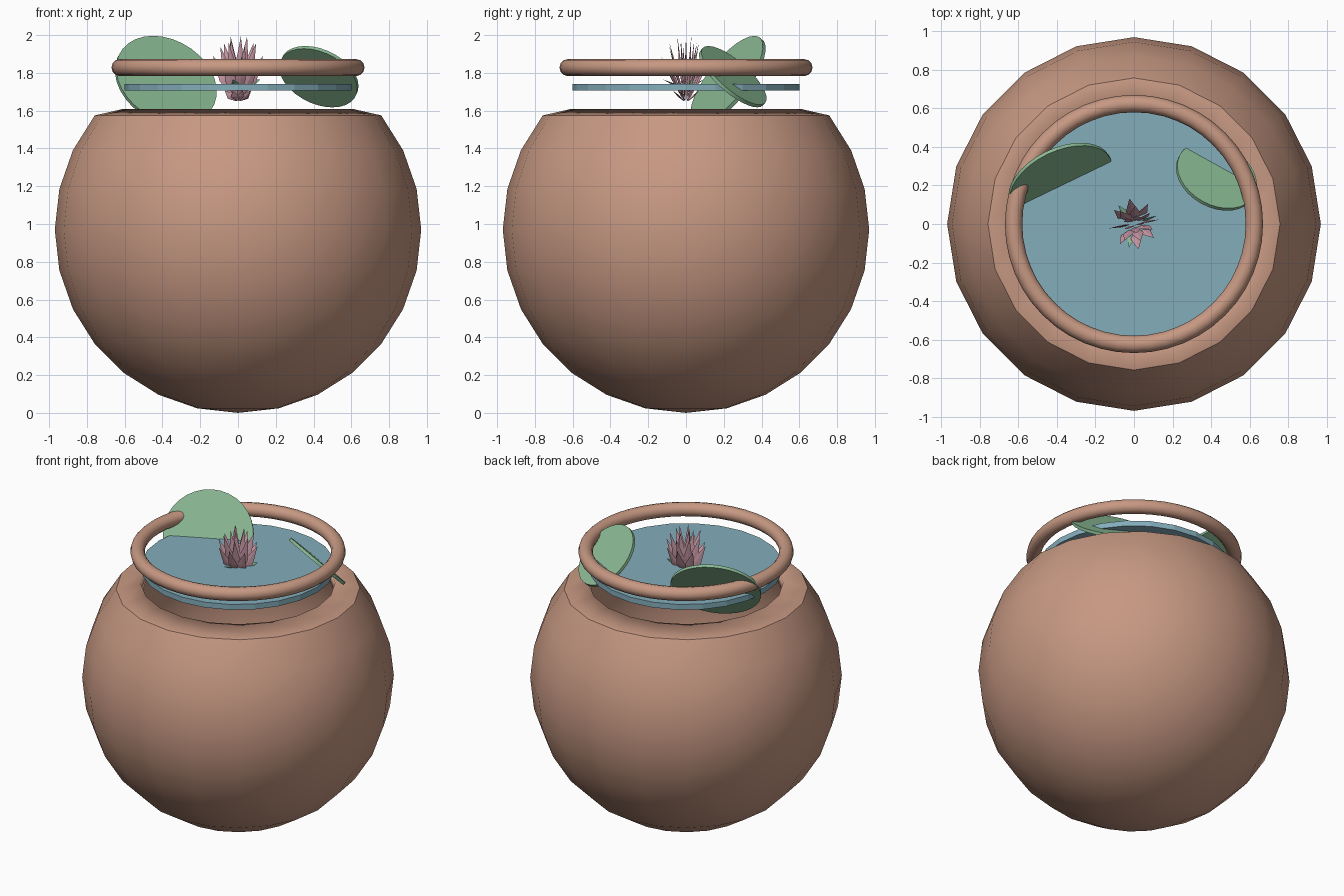
import bpy, bmesh, math
from mathutils import Vector, Matrix

if "Cube" in bpy.data.objects:
    bpy.data.objects.remove(bpy.data.objects["Cube"])


def material(name, rgb):
    m = bpy.data.materials.new(name)
    m.use_nodes = True
    m.diffuse_color = (*rgb, 1)
    m.node_tree.nodes["Principled BSDF"].inputs["Base Color"].default_value = (*rgb, 1)
    return m


CLAY = material("terracotta", (0.57, 0.315, 0.225))
WATER = material("water blue", (0.23, 0.42, 0.50))
LEAF = material("leaf green", (0.25, 0.48, 0.29))
PINK = material("petal pink", (0.62, 0.34, 0.41))


def add_object(name, bm, mat):
    bmesh.ops.recalc_face_normals(bm, faces=bm.faces)
    mesh = bpy.data.meshes.new(name)
    bm.to_mesh(mesh)
    bm.free()
    mesh.materials.append(mat)
    obj = bpy.data.objects.new(name, mesh)
    bpy.context.collection.objects.link(obj)
    return obj


def smooth(obj, degrees=30):
    bpy.ops.object.select_all(action="DESELECT")
    obj.select_set(True)
    bpy.context.view_layer.objects.active = obj
    bpy.ops.object.shade_smooth_by_angle(angle=math.radians(degrees))


def disc(name, mat, radius, depth, sides, matrix):
    bm = bmesh.new()
    bmesh.ops.create_cone(bm, cap_ends=True, segments=sides, radius1=radius,
                          radius2=radius, depth=depth, matrix=matrix)
    return add_object(name, bm, mat)


# Round pot: faceted sphere, cut open at the top with a flattened shoulder
R = 0.97
bm = bmesh.new()
bmesh.ops.create_uvsphere(bm, u_segments=20, v_segments=14, radius=R,
                          matrix=Matrix.Translation((0, 0, R)))
bmesh.ops.delete(bm, geom=[v for v in bm.verts if v.co.z > 1.77], context="VERTS")
for v in bm.verts:
    if v.co.z > 1.65:
        v.co.z = 1.61
pot = add_object("pot", bm, CLAY)
smooth(pot)
wall = pot.modifiers.new("wall", "SOLIDIFY")
wall.thickness = 0.05
wall.offset = -1

# Rim ring
bpy.ops.mesh.primitive_torus_add(major_segments=48, minor_segments=12, major_radius=0.625,
                                 minor_radius=0.045, location=(0, 0, 1.828))
rim = bpy.context.object
rim.name = "rim"
rim.data.materials.append(CLAY)
smooth(rim, 40)

# Water surface
disc("water", WATER, 0.6, 0.037, 24, Matrix.Translation((0, 0, 1.724)))


# Tilted lily pads: turned about z, then raised along the far side
def lily_pad(name, centre, radius, turn, tilt):
    m = (Matrix.Translation(centre) @ Matrix.Rotation(math.radians(turn), 4, "Z")
         @ Matrix.Rotation(math.radians(tilt), 4, "X"))
    smooth(disc(name, LEAF, radius, 0.02, 32, m))


lily_pad("right_lily_pad", (-0.382, 0.222, 1.757), 0.285, 25.8, 55)
lily_pad("left_lily_pad", (0.428, 0.248, 1.78), 0.22, -29, -45)


# Pointed flower blades, spread mostly along x
def blade(bm, base, azimuth, lean, length, width):
    a, t = math.radians(azimuth), math.radians(lean)
    out = Vector((math.cos(a), math.sin(a), 0))
    along = out * math.sin(t) + Vector((0, 0, math.cos(t)))
    side = Vector((1, 0.25, 0))
    side = (side - along * side.dot(along)).normalized()
    thick = along.cross(side) * 0.005
    base = Vector(base) + out * 0.012
    tip = bm.verts.new(base + along * length)
    root = bm.verts.new(base)
    mid = base + along * length * 0.5
    ring = [bm.verts.new(mid + d) for d in (side * width, thick, -side * width, -thick)]
    for i in range(4):
        bm.faces.new((ring[i], ring[(i + 1) % 4], tip))
        bm.faces.new((ring[(i + 1) % 4], ring[i], root))


# Flower tiers: count, lean, length, half width, first azimuth
bm = bmesh.new()
for count, lean, length, width, start in (
        (8, 27, 0.27, 0.03, 10), (7, 16, 0.32, 0.03, 35), (5, 6, 0.345, 0.028, 0),
        (8, 48, 0.085, 0.02, 20)):
    for k in range(count):
        blade(bm, (0, 0, 1.65), start + k * 360 / count, lean,
              length * (1 - 0.06 * (k % 2)), width)
add_object("flower", bm, PINK)

# Small green sepals under the flower
bm = bmesh.new()
for azimuth in (20, 130, 258):
    blade(bm, (0, 0, 1.715), azimuth, 66, 0.125, 0.022)
add_object("sepals", bm, LEAF)
